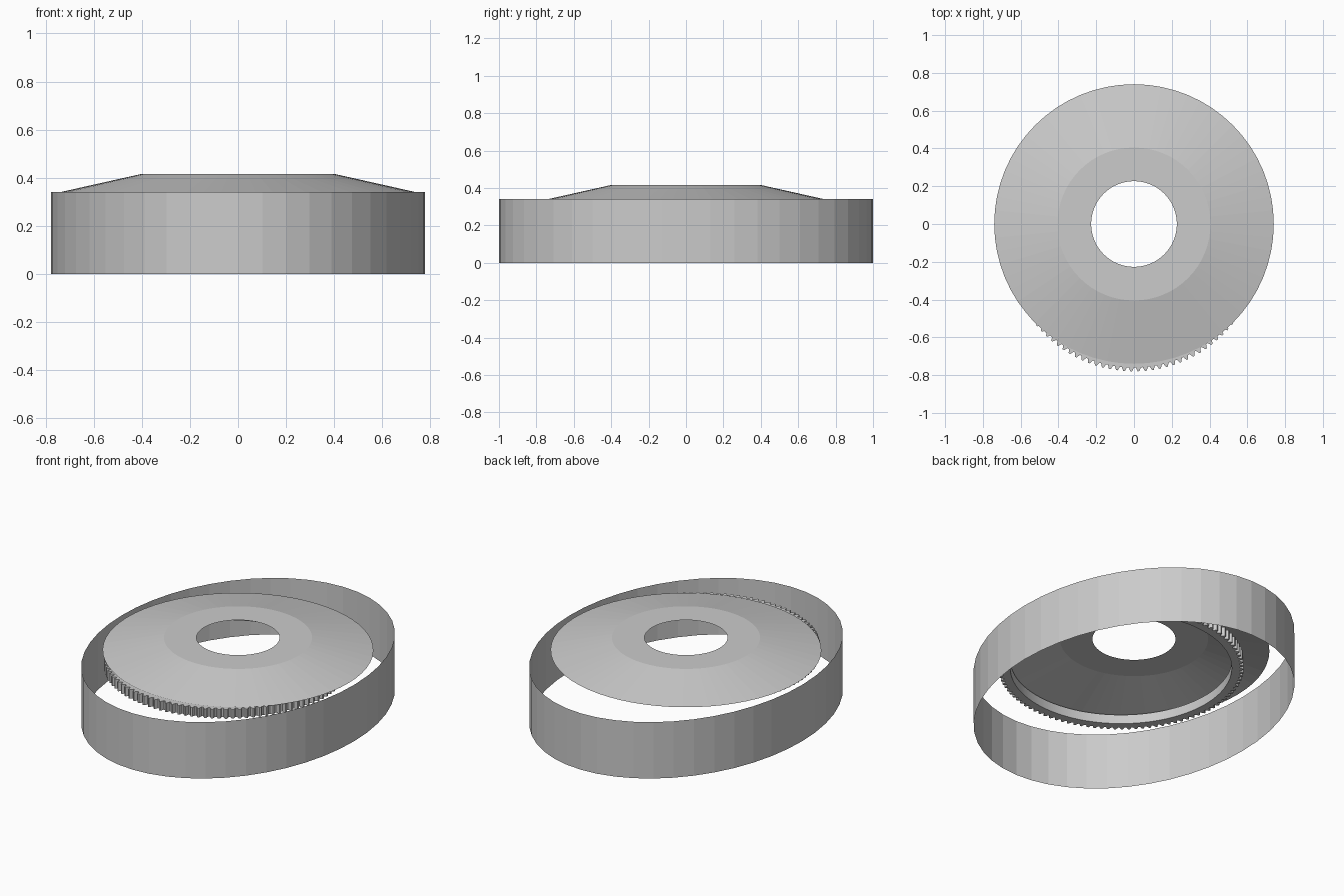
import bpy, bmesh, math

if "Cube" in bpy.data.objects:
    bpy.data.objects.remove(bpy.data.objects["Cube"])

grey = bpy.data.materials.new("light_grey")
grey.diffuse_color = (0.6, 0.6, 0.6, 1)
grey.use_nodes = True
grey.node_tree.nodes["Principled BSDF"].inputs["Base Color"].default_value = grey.diffuse_color


def loft(name, loops, closed=False):
    """Bridge successive equal-length rings of points with quads."""
    bm = bmesh.new()
    rings = [[bm.verts.new(p) for p in loop] for loop in loops]
    pairs = list(zip(rings, rings[1:]))
    if closed:
        pairs.append((rings[-1], rings[0]))
    for a, b in pairs:
        n = len(a)
        for i in range(n):
            j = (i + 1) % n
            bm.faces.new((a[i], a[j], b[j], b[i]))
    me = bpy.data.meshes.new(name)
    bm.to_mesh(me)
    bm.free()
    me.materials.append(grey)
    ob = bpy.data.objects.new(name, me)
    bpy.context.collection.objects.link(ob)
    return ob


def ellipse(rx, ry, z, n):
    return [(rx * math.cos(2 * math.pi * i / n), ry * math.sin(2 * math.pi * i / n), z)
            for i in range(n)]


# Thin oval wall
loft("oval_wall", [ellipse(0.778, 1.0, z, 48) for z in (0.0, 0.34)])

# Thin raised disc: sloping skirt, flat collar, open centre
loft("dished_disc", [ellipse(r, r, z, 64)
                     for r, z in ((0.74, 0.34), (0.405, 0.415), (0.227, 0.415))])

# Toothed ring under the disc, shifted towards the front
TEETH, OFFSET = 110, -0.11


def gear(z, root, tip):
    pts = []
    for i in range(TEETH * 4):
        a = 2 * math.pi * i / (TEETH * 4)
        r = tip if i % 4 < 2 else root
        pts.append((r * math.cos(a), OFFSET + r * math.sin(a), z))
    return pts


loft("toothed_ring", [gear(0.28, 0.65, 0.67), gear(0.335, 0.65, 0.67),
                      gear(0.335, 0.605, 0.605), gear(0.28, 0.605, 0.605)], closed=True)
